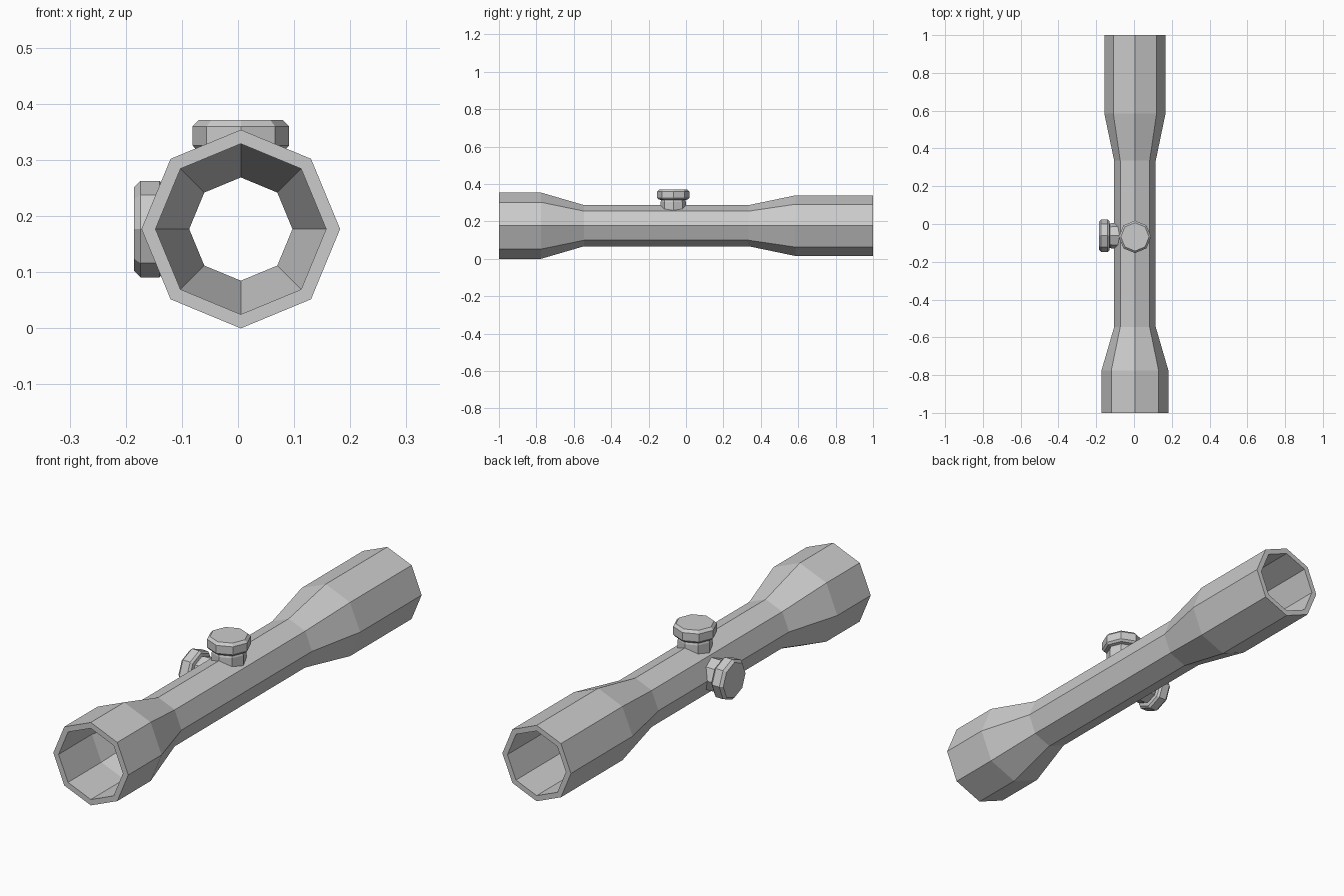
import bpy, bmesh, math
from mathutils import Matrix

if "Cube" in bpy.data.objects:
    bpy.data.objects.remove(bpy.data.objects["Cube"])

SIDES = 8
CX, CZ = 0.005, 0.177     # axis of the tube


def lathe(name, profile, matrix, closed=False, cap=False, adjust=None):
    """Revolve (radius, height) points around local z into a flat-faced object."""
    bm = bmesh.new()
    rings = []
    for r, h in profile:
        ring = []
        for i in range(SIDES):
            a = 2 * math.pi * i / SIDES
            ring.append(bm.verts.new((r * math.cos(a), r * math.sin(a), h)))
        rings.append(ring)
    if adjust:
        for v in rings[-1]:
            v.co.z = adjust(v.co)
    pairs = list(zip(rings, rings[1:]))
    if closed:
        pairs.append((rings[-1], rings[0]))
    for a, b in pairs:
        for i in range(SIDES):
            j = (i + 1) % SIDES
            bm.faces.new((a[i], a[j], b[j], b[i]))
    if cap:
        bm.faces.new(rings[0])
    bmesh.ops.recalc_face_normals(bm, faces=bm.faces)
    bm.transform(matrix)
    bmesh.ops.recalc_face_normals(bm, faces=bm.faces)
    mesh = bpy.data.meshes.new(name)
    bm.to_mesh(mesh)
    bm.free()
    obj = bpy.data.objects.new(name, mesh)
    bpy.context.collection.objects.link(obj)
    return obj


# Hollow main tube: outer wall front to back, then inner wall back to front
outer = [(0.177, -1.0), (0.177, -0.775), (0.110, -0.545),
         (0.110, 0.335), (0.162, 0.585), (0.162, 1.0)]
inner = [(0.138, 1.0), (0.138, 0.585), (0.092, 0.335),
         (0.092, -0.545), (0.152, -0.775), (0.152, -1.0)]
along_y = Matrix.Translation((CX, 0, CZ)) @ Matrix.Rotation(-math.pi / 2, 4, 'X')
lathe("scope_tube", outer + inner, along_y, closed=True)

# Adjustment knobs: chamfered head on a stem that ends inside the tube wall
knob = [(0.075, 0.194), (0.086, 0.183), (0.086, 0.149), (0.078, 0.140),
        (0.064, 0.137), (0.068, 0.126), (0.068, 0.100)]


def wall_height(co):
    return 0.101 - math.tan(math.pi / 8) * abs(co.x)


def side_wall_height(co):
    return wall_height(co)


top = Matrix.Translation((CX, -0.068, CZ))
lathe("top_knob", knob, top, cap=True, adjust=wall_height)
side = Matrix.Translation((CX - 0.0 + 0.004, -0.062, CZ)) @ Matrix.Rotation(-math.pi / 2, 4, 'Y')
lathe("side_knob", knob, side, cap=True, adjust=side_wall_height)
